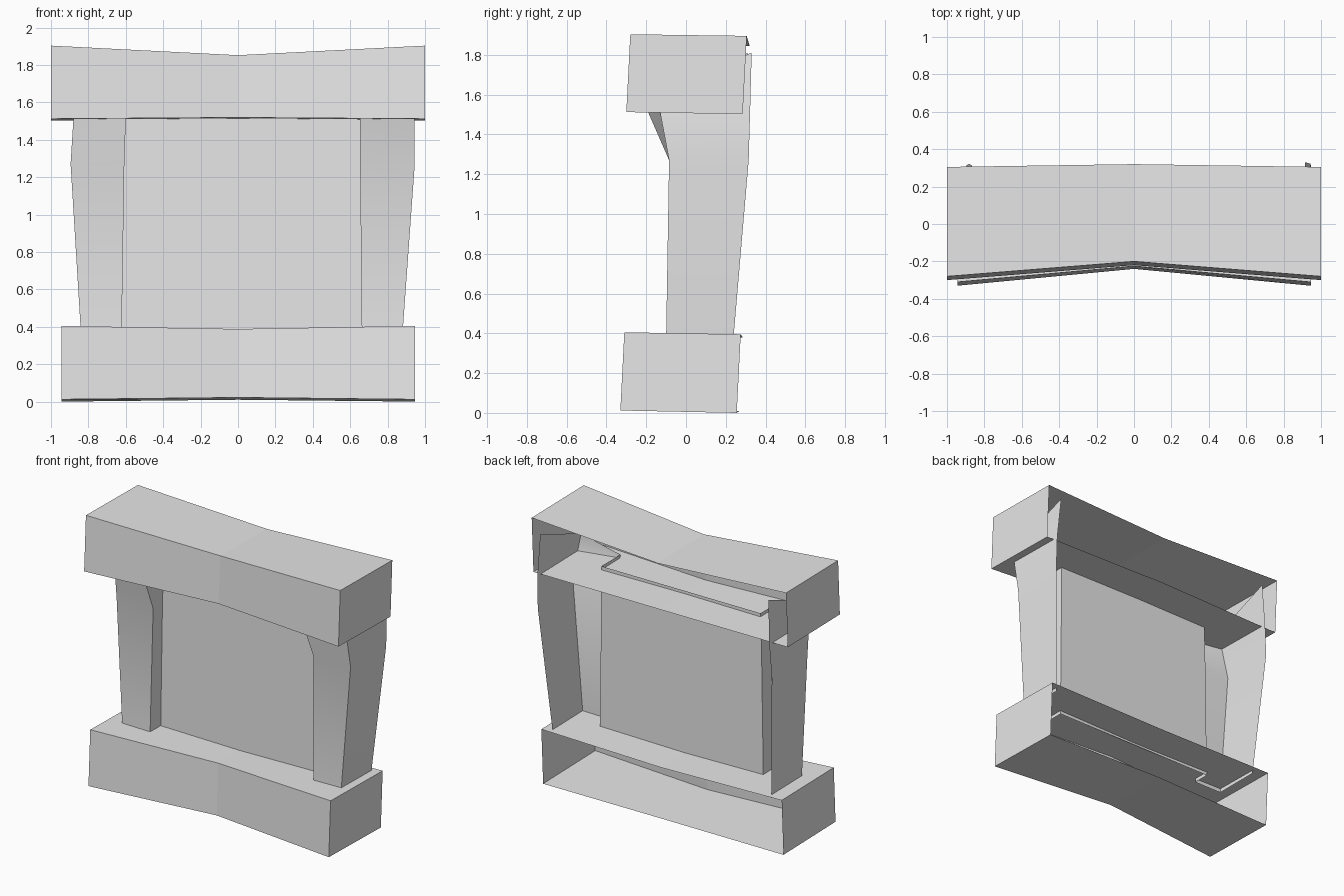
import bpy, math

cube = bpy.data.objects.get("Cube")
if cube:
    bpy.data.objects.remove(cube, do_unlink=True)

grey = bpy.data.materials.new("plain grey")
grey.use_nodes = True
grey.diffuse_color = (0.8, 0.8, 0.8, 1)
grey.node_tree.nodes["Principled BSDF"].inputs["Base Color"].default_value = (0.8, 0.8, 0.8, 1)


def loft(name, rows, caps=False, smooth=False):
    """Join equal rows of points into one open sheet, optionally capping both ends."""
    n = len(rows[0])
    faces = [(r * n + i, r * n + i + 1, (r + 1) * n + i + 1, (r + 1) * n + i)
             for r in range(len(rows) - 1) for i in range(n - 1)]
    if caps:
        last = (len(rows) - 1) * n
        faces += [tuple(reversed(range(n))), tuple(range(last, last + n))]
    mesh = bpy.data.meshes.new(name)
    mesh.from_pydata([p for row in rows for p in row], [], faces)
    mesh.materials.append(grey)
    obj = bpy.data.objects.new(name, mesh)
    bpy.context.collection.objects.link(obj)
    if smooth:
        bpy.ops.object.select_all(action='DESELECT')
        obj.select_set(True)
        bpy.context.view_layer.objects.active = obj
        bpy.ops.object.shade_smooth_by_angle(angle=math.radians(30))
    return obj


def beam(name, half, end, middle):
    """Box bent at the middle and open at the back; sections are (y, z) points."""
    stations = ((-half, end), (0, middle), (half, end))
    loft(name, [[(x, y, z) for y, z in section] for x, section in stations], caps=True)


# Lintel and plinth: back top, front top, front bottom, back bottom
beam("top_beam", 1.0,
     [(0.305, 1.895), (-0.28, 1.903), (-0.3, 1.512), (0.285, 1.502)],
     [(0.32, 1.845), (-0.2, 1.852), (-0.22, 1.519), (0.3, 1.51)])
beam("base_beam", 0.945,
     [(0.275, 0.395), (-0.31, 0.405), (-0.33, 0.012), (0.255, 0.0)],
     [(0.285, 0.38), (-0.225, 0.388), (-0.24, 0.022), (0.27, 0.01)])


# Pilasters: front face with two side walls, flaring forward under the lintel
def pilaster(name, side, outer, inner, back_top):
    heights = (0.37, 1.27, 1.51)
    front_outer = (-0.1, -0.085, -0.13)
    front_inner = (-0.1, -0.085, -0.19)
    back = (0.238, 0.315, 0.322)
    rows = []
    for k, z in enumerate(heights):
        rows.append([(outer[k], back[k], z), (outer[k], front_outer[k], z),
                     (inner[k], front_inner[k], z), (inner[k], 0.02, z)])
    rows.append([(outer[3], back_top, 1.81), (outer[3], -0.13, 1.64),
                 (inner[2], -0.195, 1.535), (inner[2], 0.02, 1.535)])
    if side > 0:
        rows = [row[::-1] for row in rows]
    loft(name, rows, smooth=True)


pilaster("right_pilaster", -1, (-0.84, -0.895, -0.88, -0.865), (-0.622, -0.608, -0.6), 0.31)
pilaster("left_pilaster", 1, (0.88, 0.945, 0.943, 0.915), (0.662, 0.653, 0.652), 0.33)

# Recessed wall panel between the pilasters
loft("wall_panel", [[(-0.622, 0.02, 0.37), (0.662, 0.02, 0.37)],
                    [(-0.608, 0.02, 1.27), (0.653, 0.02, 1.27)],
                    [(-0.6, 0.02, 1.535), (0.652, 0.02, 1.535)]])
